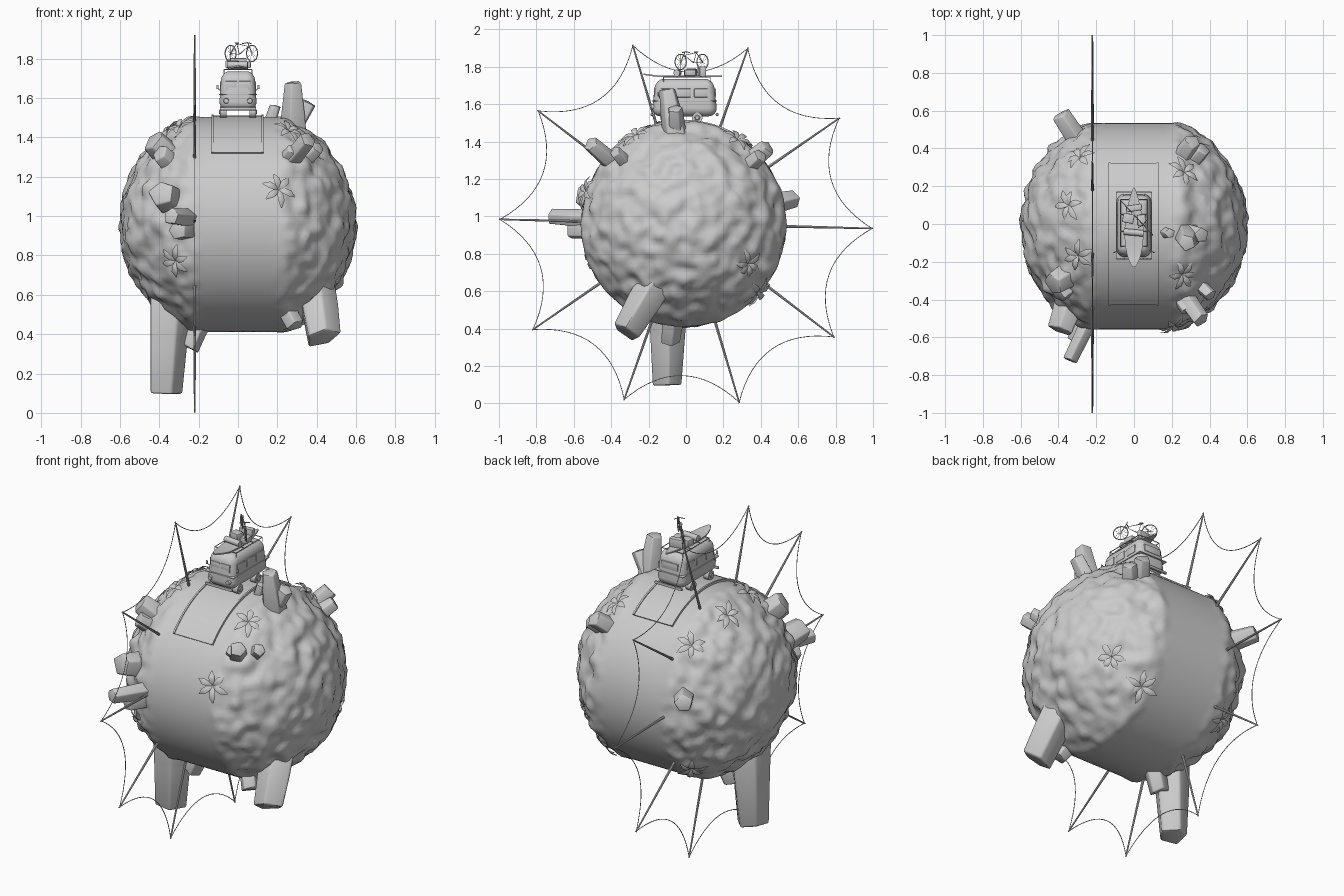
import bpy, bmesh, random
from math import sin, cos, pi, radians, asin, sqrt
from mathutils import Vector, Matrix, noise

if "Cube" in bpy.data.objects:
    bpy.data.objects.remove(bpy.data.objects["Cube"])

random.seed(4)
C = Vector((0, -0.012, 0.957))          # planet centre


def finish(name, bm, angle=35):
    bmesh.ops.recalc_face_normals(bm, faces=bm.faces)
    me = bpy.data.meshes.new(name)
    bm.to_mesh(me)
    bm.free()
    me.shade_smooth()
    me.set_sharp_from_angle(angle=radians(angle))
    ob = bpy.data.objects.new(name, me)
    bpy.context.collection.objects.link(ob)
    return ob


def box(name, loc, size, bevel=0.002, seg=2, rot=0.0, shape=None):
    bm = bmesh.new()
    bmesh.ops.create_cube(bm, size=1, matrix=Matrix.Diagonal((*size, 1)))
    bmesh.ops.bevel(bm, geom=bm.edges[:], offset=bevel, segments=seg, affect='EDGES', profile=0.5)
    if shape:
        for v in bm.verts:
            shape(v.co)
    bm.transform(Matrix.Translation(loc) @ Matrix.Rotation(rot, 4, 'Z'))
    return finish(name, bm)


def cylinder(name, a, b, r0, r1=None, sides=20):
    a, b = Vector(a), Vector(b)
    bm = bmesh.new()
    bmesh.ops.create_cone(bm, cap_ends=True, segments=sides, radius1=r0, radius2=r0 if r1 is None else r1,
                          depth=(b - a).length)
    bm.transform(Matrix.Translation((a + b) / 2) @ (b - a).to_track_quat('Z', 'Y').to_matrix().to_4x4())
    return finish(name, bm)


def tubes(name, paths, r, closed=False):
    cu = bpy.data.curves.new(name, 'CURVE')
    cu.dimensions, cu.bevel_depth, cu.bevel_resolution = '3D', r, 1
    for pts in paths:
        s = cu.splines.new('POLY')
        s.points.add(len(pts) - 1)
        for p, q in zip(s.points, pts):
            p.co = (*q, 1)
        s.use_cyclic_u = closed
    ob = bpy.data.objects.new(name, cu)
    bpy.context.collection.objects.link(ob)
    bpy.ops.object.select_all(action='DESELECT')
    ob.select_set(True)
    bpy.context.view_layer.objects.active = ob
    bpy.ops.object.convert(target='MESH')
    return ob


def skin(bm, rings, closed=True):
    n = len(rings[0])
    for p, q in zip(rings, rings[1:]):
        for k in range(n if closed else n - 1):
            j = (k + 1) % n
            bm.faces.new((p[k], p[j], q[j], q[k]))
    if closed:
        bm.faces.new(rings[0])
        bm.faces.new(rings[-1])


# Planet: lumpy ball with a smooth cylindrical belt round x = 0
def surface(d):
    d = d.normalized()
    belt = 0.546 / max(sqrt(1 - min(d.x * d.x, 0.999)), 0.05)
    r = min(0.594, belt)
    m = min(max((abs(d.x * r) - 0.17) / 0.13, 0), 1)
    m = m * m * (3 - 2 * m)
    n = 0.020 * noise.noise(d * 6.5) + 0.016 * noise.noise(d * 11 + Vector((3, 1, 7))) + 0.004
    return C + d * (r + m * n)


bm = bmesh.new()
bmesh.ops.create_icosphere(bm, subdivisions=6, radius=1)
for v in bm.verts:
    v.co = surface(v.co)
finish("planet", bm, 80)


# Road patch and kerbs: curved slabs
def arc_slab(name, x0, x1, r, n=24):
    bm = bmesh.new()
    a0, a1 = asin(-0.752), asin(0.606)
    arc = [a0 + (a1 - a0) * i / n for i in range(n + 1)]
    skin(bm, [[bm.verts.new(C + Vector((x, q * sin(a), q * cos(a))))
               for x, q in ((x0, 0.53), (x0, r), (x1, r), (x1, 0.53))] for a in arc])
    finish(name, bm)


arc_slab("road", -0.13, 0.125, 0.554)
for x in (-0.135, 0.12):
    arc_slab("kerb", x, x + 0.01, 0.559)


# Rocks: tapered, jittered five-sided prisms
def rock(name, base, tip, r0, r1):
    bm = bmesh.new()
    frame = (tip - base).to_track_quat('Z', 'Y').to_matrix()
    ph = random.random() * pi
    jit = [random.uniform(0.9, 1.12) for _ in range(5)]
    rings = []
    for t in (0, 0.5, 1):
        r = r0 + (r1 - r0) * t
        ring = []
        for k in range(5):
            a, j = ph + k * 2 * pi / 5, r * jit[k] * random.uniform(0.94, 1.06)
            ring.append(bm.verts.new(base.lerp(tip, t) + frame @ Vector(
                (j * cos(a), j * sin(a), r * random.uniform(-0.15, 0.15)))))
        rings.append(ring)
    skin(bm, rings)
    bmesh.ops.bevel(bm, geom=bm.edges[:], offset=r1 * 0.14, segments=2, affect='EDGES', profile=0.5)
    finish(name, bm, 40)


# Big rocks lean their own way: base, tip, base radius, tip radius
for base, tip, r0, r1 in (
        ((.28, -.05, 1.38), (.28, -.10, 1.68), .085, .048), ((-.30, -.24, 1.26), (-.43, -.32, 1.39), .08, .062),
        ((-.32, -.38, 1.07), (-.39, -.57, 1.12), .09, .068), ((-.34, -.10, .62), (-.37, -.1, .1), .13, .085),
        ((.38, -.14, .70), (.43, -.33, .38), .10, .085)):
    rock("big_rock", Vector(base), Vector(tip), r0, r1)

# Smaller rocks point straight out of the ground: tip and radius
for x, y, z, r in ((.36, -.06, 1.58, .045), (.19, -.05, 1.56, .03), (-.40, -.38, 1.32, .05),
                   (.36, -.51, 1.39, .05), (.41, -.38, 1.35, .04), (.28, -.46, 1.34, .035),
                   (-.34, -.72, 1.0, .045), (-.31, -.62, .925, .055), (-.25, -.08, .33, .06),
                   (.29, -.30, .44, .055), (.31, .44, 1.37, .056), (.37, .40, 1.33, .05),
                   (-.39, .58, 1.09, .056), (-.25, .52, 1.04, .035)):
    tip = Vector((x, y, z))
    rock("small_rock", C + (tip - C).normalized() * 0.5, tip, r * 1.1, r * 0.9)

# Plants: rosettes of six leaves lying on the ground
for p in ((.2, -.52, 1.13), (-.32, -.5, .77), (.26, -.27, 1.44), (.27, .28, 1.42), (-.35, .1, 1.44),
          (-.3, .37, 1.35), (-.3, -.17, 1.46), (.45, .34, .74), (.28, .4, .58), (-.3, .38, .6)):
    n = (Vector(p) - C).normalized()
    root, frame = surface(n), n.to_track_quat('Z', 'Y').to_matrix()
    bm = bmesh.new()
    for k in range(6):
        turn = frame @ Matrix.Rotation(k * pi / 3 + p[0] * 9 + random.uniform(-.2, .2), 3, 'Z')
        size = random.uniform(0.075, 0.1)
        skin(bm, [[bm.verts.new(root + turn @ Vector((
            t * size, s * (.002 + .017 * sin(pi * t)), .006 + .019 * sin(pi * t) - .004 * abs(s))))
            for s in (-1, 0, 1)] for t in (0, .3, .65, 1)], closed=False)
    finish("plant", bm, 60)


# Ring of poles with sagging wires
def spoke(a, r):
    return Vector((-0.22, r * cos(a), 0.96 + r * sin(a)))


for k in range(10):
    a = radians(-1.4 + 36 * k)
    cylinder("pole", spoke(a, 0.5), spoke(a, 1.0), 0.008, 0.004, 8)
    p, q = spoke(a, 0.995), spoke(a + pi / 5, 0.995)
    sag = spoke(a + pi / 10, 0.135) - spoke(0, 0) 
    tubes("wire", [[p.lerp(q, t / 16) - sag * (1 - (t / 8 - 1) ** 2) for t in range(17)]], 0.0022)


# Van body, narrowing above the waist
def taper(co):
    f = 1 - 0.2 * max(0, co.z / 0.2 + 0.1)
    co.x *= f
    co.y *= f


box("van_body", (0, -0.008, 1.635), (0.188, 0.345, 0.2), 0.045, 6, shape=taper)
box("waist_trim", (0, -0.008, 1.618), (0.192, 0.349, 0.006))
for y in (-0.1, -0.01, 0.08):
    box("side_windows", (0, y, 1.66), (0.185, 0.072, 0.046))
box("rear_window", (0, 0.1, 1.662), (0.11, 0.12, 0.042))
for y in (-0.182, 0.166):
    box("bumper", (0, y, 1.545), (0.185, 0.014, 0.016), 0.005)
for s in (-1, 1):
    box("windscreen_pane", (s * 0.034, -0.09, 1.662), (0.06, 0.164, 0.046))
    cylinder("headlight", (s * 0.06, -0.17, 1.585), (s * 0.06, -0.187, 1.585), 0.015, 0.012)
    tubes("mirror_arm", [[(s * 0.088, -0.14, 1.635), (s * 0.104, -0.15, 1.65)]], 0.002)
    box("mirror", (s * 0.104, -0.15, 1.655), (0.012, 0.005, 0.022))
    for y in (-0.11, 0.06):
        cylinder("wheel", (s * 0.058, y, 1.528), (s * 0.092, y, 1.528), 0.028)
        cylinder("hubcap", (s * 0.09, y, 1.528), (s * 0.096, y, 1.528), 0.016, 0.010)

# Roof rack
W, Z = 0.072, 1.745
rails = [[(x, -0.12, Z), (x, 0.13, Z)] for x in (-W, W)]
rails += [[(-W, y, Z), (W, y, Z)] for y in (-0.12, -0.04, 0.05, 0.13)]
rails += [[(x, y, Z - 0.025), (x, y, Z)] for x in (-W, W) for y in (-0.12, 0.13)]
tubes("roof_rack", rails, 0.0025)

# Surfboard: pointed nose at the front, rounded tail
bm = bmesh.new()
rings = []
for i in range(15):
    t = 0.01 + 0.98 * i / 14
    w, z = 0.05 * sin(pi * t ** 0.8) ** 0.75, Z + 0.012 * max(0, 1 - 5 * t)
    rings.append([bm.verts.new((x, -0.232 + 0.43 * t, z + h)) for x, h in ((-w, 0), (w, 0), (w, .008), (-w, .008))])
skin(bm, rings)
finish("surfboard", bm)

# Luggage
box("suitcase_rear", (0, 0.085, 1.775), (0.085, 0.035, 0.055), 0.006, rot=0.15)
box("suitcase_left", (-0.03, 0.03, 1.77), (0.06, 0.05, 0.04), 0.006, rot=-0.2)
box("suitcase_right", (0.04, 0.02, 1.768), (0.045, 0.06, 0.034), 0.006, rot=0.1)
cylinder("bedroll", (-0.055, -0.04, 1.768), (0.05, -0.05, 1.768), 0.017)


# Bicycle standing diagonally on the luggage
def bike(s, z, side=0.0):
    return Vector((0.017 + .68 * s + .73 * side, 0.03 - .73 * s + .68 * side, 1.826 + z))


for s in (-0.08, 0.08):
    tubes("bike_tyre", [[bike(s + .041 * cos(a * pi / 14), .041 * sin(a * pi / 14)) for a in range(28)]], 0.0028, True)
    tubes("bike_spokes", [[bike(s, 0), bike(s + .04 * cos(a * pi / 6), .04 * sin(a * pi / 6))]
                          for a in range(12)], 0.0007)
rear, crank, seat, head, front, stem = (bike(*p) for p in (
    (-.08, 0), (-.015, -.005), (-.034, .05), (.052, .035), (.08, 0), (.047, .055)))
tubes("bike_frame", [[rear, crank, seat, rear], [crank, head, seat], [front, stem]], 0.0025)
tubes("bike_handlebar", [[bike(.04, .05, -.03), stem, bike(.04, .05, .03)]], 0.0025)
box("bike_saddle", seat + Vector((0, 0, 0.004)), (0.022, 0.012, 0.005), rot=-0.82)
